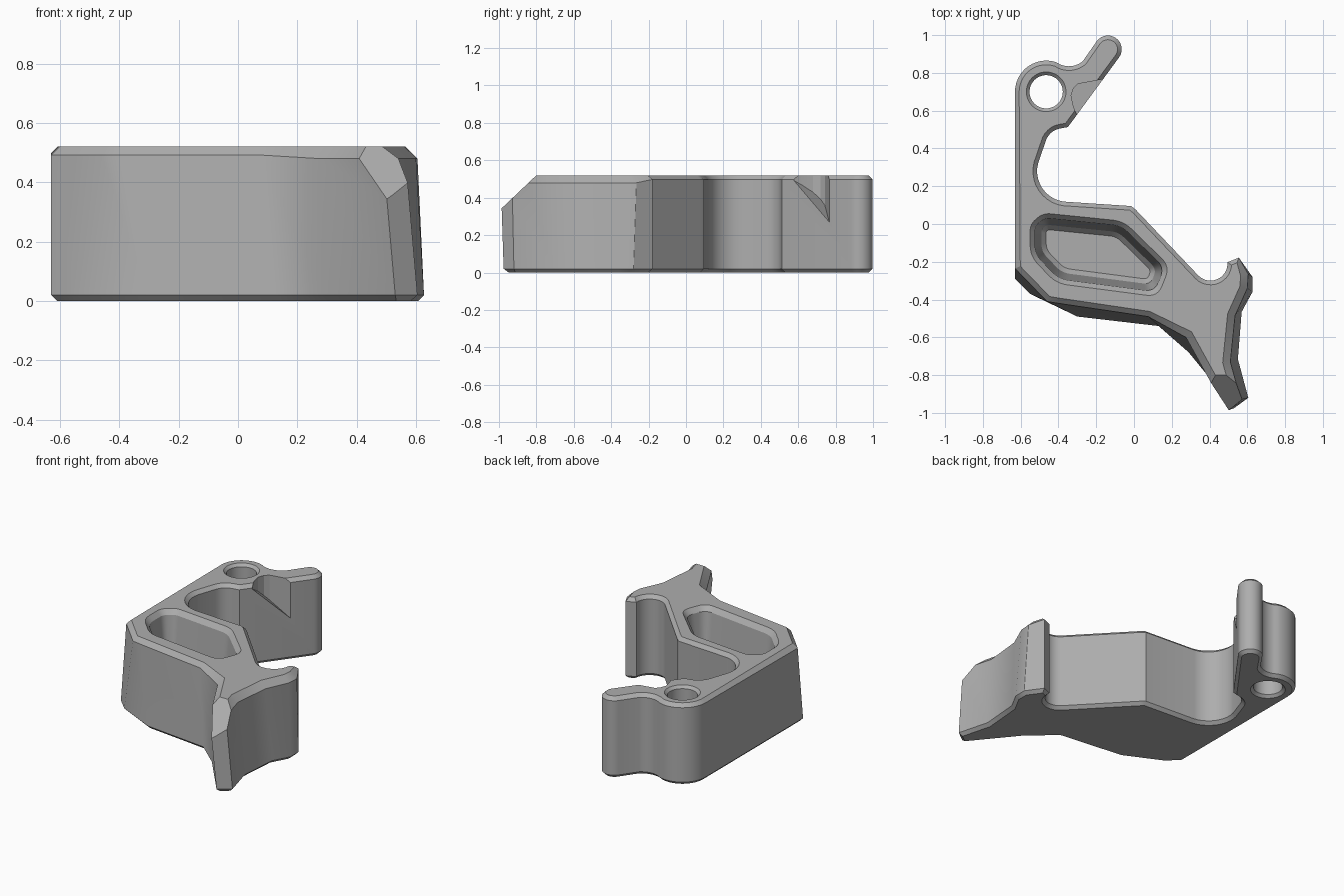
import bpy, bmesh, math
from mathutils import Vector

if "Cube" in bpy.data.objects:
    bpy.data.objects.remove(bpy.data.objects["Cube"])

HEIGHT = 0.52
grey = bpy.data.materials.new("mid_grey")
grey.use_nodes = True
COLOUR = (0.42, 0.42, 0.42, 1)
grey.diffuse_color = COLOUR
grey.node_tree.nodes["Principled BSDF"].inputs["Base Color"].default_value = COLOUR


def arc(cx, cy, r, start, end, steps=10):
    angles = [math.radians(start + (end - start) * i / steps) for i in range(steps + 1)]
    return [(cx + r * math.cos(a), cy + r * math.sin(a)) for a in angles]


def inset(points, widths):
    """Mitred inset of a clockwise outline."""
    result = []
    for i, p in enumerate(points):
        p = Vector(p)
        d1 = (p - Vector(points[i - 1])).normalized()
        d2 = (Vector(points[(i + 1) % len(points)]) - p).normalized()
        n1, n2 = Vector((d1.y, -d1.x)), Vector((d2.y, -d2.x))
        result.append(tuple(p + (n1 + n2) * widths[i] / max(0.4, 1 + n1.dot(n2))))
    return result


def round_corners(points, radius, steps=6):
    """Replace each corner with a short curve that never overlaps its neighbour."""
    result = []
    for i, p in enumerate(points):
        p, a, b = Vector(p), Vector(points[i - 1]), Vector(points[(i + 1) % len(points)])
        r = min(radius, 0.42 * (a - p).length, 0.42 * (b - p).length)
        s, e = p + (a - p).normalized() * r, p + (b - p).normalized() * r
        for k in range(steps + 1):
            t = k / steps
            result.append(tuple(s * (1 - t) ** 2 + p * 2 * t * (1 - t) + e * t ** 2))
    return result


def loft(name, rings):
    """Closed solid through rings of 3D points, normals outward."""
    bm = bmesh.new()
    loops = [[bm.verts.new(p) for p in ring] for ring in rings]
    n = len(loops[0])
    for low, high in zip(loops, loops[1:]):
        for i in range(n):
            j = (i + 1) % n
            bm.faces.new((low[i], low[j], high[j], high[i]))
    bm.faces.new(loops[0][::-1])
    bm.faces.new(loops[-1])
    bm.normal_update()
    if bm.calc_volume(signed=True) < 0:
        bmesh.ops.reverse_faces(bm, faces=bm.faces[:])
    mesh = bpy.data.meshes.new(name)
    bm.to_mesh(mesh)
    bm.free()
    mesh.materials.append(grey)
    obj = bpy.data.objects.new(name, mesh)
    bpy.context.collection.objects.link(obj)
    return obj


def at(points, z):
    return [(x, y, z) for x, y in points]


# Shared rear outline: bolt eye, arm, open notch, hook
rear = arc(-0.465, 0.70, 0.165, 180, 70, 14)
rear += arc(-0.345, 0.95, 0.115, 245, 310, 8)
rear += arc(-0.138, 0.925, 0.073, 145, -35, 14)
rear += [(-0.35, 0.513)]
rear += arc(-0.375, 0.41, 0.097, 100, 165, 6)
rear += arc(-0.35, 0.28, 0.163, 165, 262, 10)
rear += [(-0.015, 0.095), (0.01, 0.075)]
rear += arc(0.405, -0.21, 0.09, 225, 365, 12)
rear += [(0.555, -0.178)]

# Front outline differs between top and bottom, giving drafted walls
front_top = [(0.605, -0.265), (0.60, -0.34), (0.535, -0.485), (0.51, -0.73),
             (0.565, -0.93), (0.49, -0.99), (0.275, -0.60), (0.075, -0.49),
             (-0.40, -0.42), (-0.46, -0.41), (-0.63, -0.235)]
front_low = [(0.627, -0.28), (0.627, -0.36), (0.57, -0.465), (0.55, -0.715),
             (0.605, -0.92), (0.53, -0.975), (0.29, -0.68), (0.13, -0.54),
             (-0.30, -0.49), (-0.55, -0.37), (-0.63, -0.29)]
top, low = rear + front_top, rear + front_low
wide = [0.022] * len(rear) + [0.04] * 7 + [0.028] * 4
thin = [0.02] * len(top)
body = loft("lever_body", [
    at(inset(low, thin), 0), at(low, 0.02),
    [(x, y, HEIGHT - w) for (x, y), w in zip(top, wide)],
    at(inset(top, wide), HEIGHT)])

cutters = []

# Bolt hole with chamfered mouths
hole = [(0.125, -0.02), (0.088, 0.017), (0.088, HEIGHT - 0.017), (0.125, HEIGHT + 0.02)]
cutters.append(loft("bolt_hole_cutter", [
    at(arc(-0.465, 0.70, r, 0, 352.5, 47), z) for r, z in hole]))

# Blind pocket with drafted walls and chamfered rim
corners = [(-0.55, -0.17), (-0.55, 0.0), (-0.48, 0.058), (-0.055, 0.015),
           (0.19, -0.225), (0.125, -0.385), (-0.41, -0.315)]
steps = [(0, 0.58), (0, HEIGHT), (0.025, 0.49), (0.06, 0.14), (0.085, 0.11)]
cutters.append(loft("pocket_cutter", [
    at(round_corners(inset(corners, [w] * 7), 0.06 - w * 0.3), z) for w, z in steps]))

# Sloping relief in the side of the arm
patch = [(-0.32, 0.62), (-0.333, 0.68), (-0.32, 0.72), (-0.296, 0.742), (-0.165, 0.766),
         (-0.05, 0.78), (-0.2, 0.55), (-0.30, 0.57)]
ramp = [(x, y, 0.48 - 0.95 * (0.58 * (x + 0.30) + 0.81 * (y - 0.59))) for x, y in patch]
cutters.append(loft("arm_relief_cutter", [ramp, at(patch, 0.6)]))

# Slanted end of the front leg
slant = [(-0.72, 0.596), (-1.2, 0.14), (-1.2, 0.6)]
cutters.append(loft("leg_tip_cutter", [[(x, y, z) for y, z in slant] for x in (0.2, 0.9)]))

bpy.context.view_layer.objects.active = body
body.select_set(True)
for cutter in cutters:
    mod = body.modifiers.new(cutter.name, "BOOLEAN")
    mod.operation, mod.solver, mod.object = "DIFFERENCE", "EXACT", cutter
    bpy.ops.object.modifier_apply(modifier=mod.name)
    bpy.data.objects.remove(cutter)

bpy.ops.object.select_all(action="DESELECT")
body.select_set(True)
bpy.ops.object.shade_smooth_by_angle(angle=math.radians(28))
